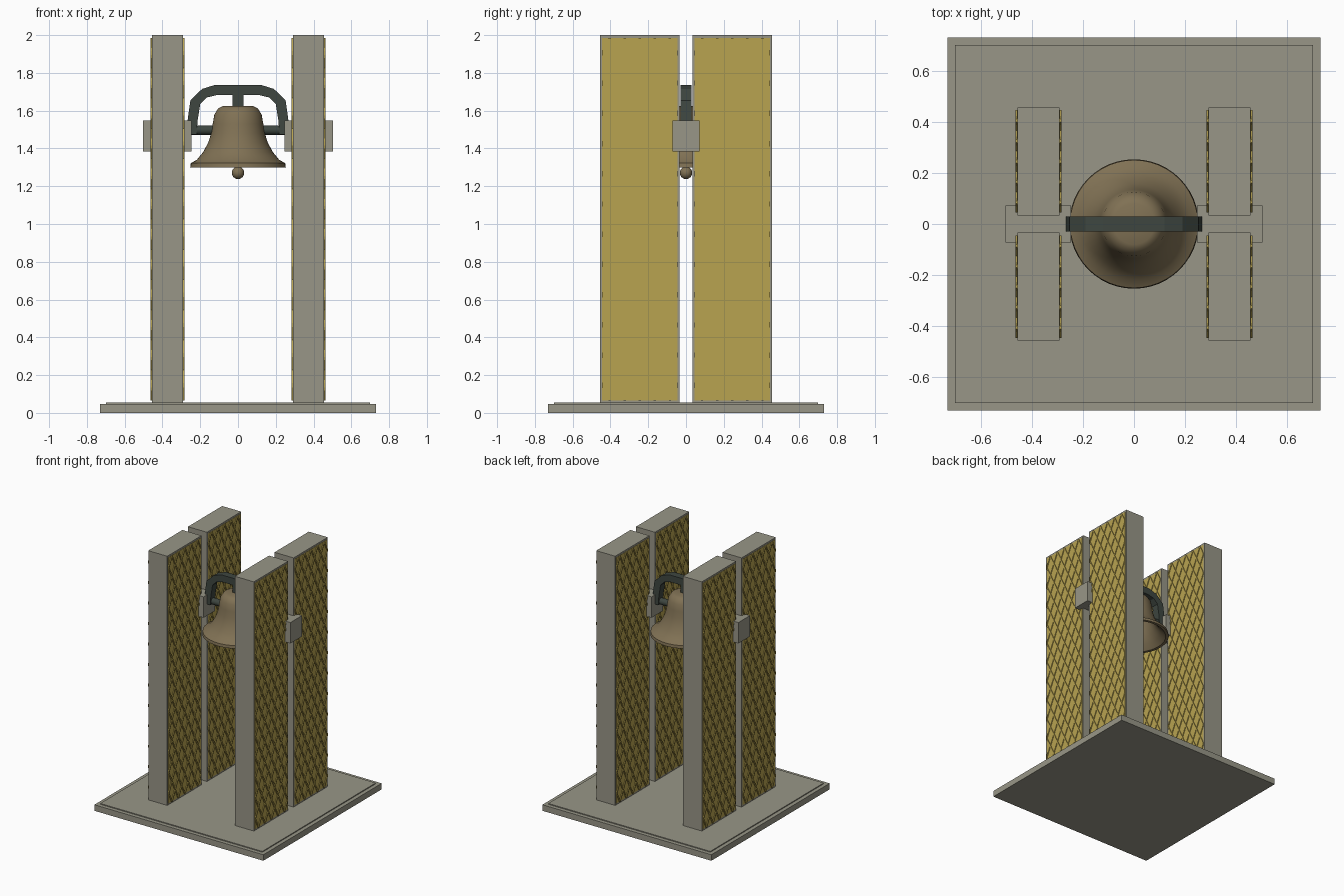
import bpy, bmesh, math
from mathutils import Matrix, Vector

if "Cube" in bpy.data.objects:
    bpy.data.objects.remove(bpy.data.objects["Cube"])


def srgb(r, g, b):
    f = lambda c: c / 12.92 if c <= 0.04045 else ((c + 0.055) / 1.055) ** 2.4
    return (f(r / 255), f(g / 255), f(b / 255), 1)


def material(name, *rgb):
    m = bpy.data.materials.new(name)
    m.diffuse_color = srgb(*rgb)
    m.use_nodes = True
    m.node_tree.nodes["Principled BSDF"].inputs["Base Color"].default_value = m.diffuse_color
    return m


STONE = material("stone_grey", 152, 150, 135)
GOLD = material("lattice_gold", 184, 163, 80)
BRONZE = material("bell_bronze", 128, 113, 84)
IRON = material("dark_iron", 62, 70, 64)


def add_box(bm, lo, hi):
    lo, hi = Vector(lo), Vector(hi)
    mat = Matrix.Translation((lo + hi) / 2) @ Matrix.Diagonal((*(hi - lo), 1))
    return bmesh.ops.create_cube(bm, size=1, matrix=mat)["verts"]


def finish(bm, name, mat, smooth=None):
    bmesh.ops.recalc_face_normals(bm, faces=bm.faces[:])
    me = bpy.data.meshes.new(name)
    bm.to_mesh(me)
    bm.free()
    me.materials.append(mat)
    ob = bpy.data.objects.new(name, me)
    bpy.context.collection.objects.link(ob)
    if smooth:
        bpy.ops.object.select_all(action="DESELECT")
        ob.select_set(True)
        bpy.context.view_layer.objects.active = ob
        bpy.ops.object.shade_smooth_by_angle(angle=math.radians(smooth))
    return ob


def box(name, lo, hi, mat):
    bm = bmesh.new()
    add_box(bm, lo, hi)
    return finish(bm, name, mat)


def lathe(name, profile, mat, steps=48):
    bm = bmesh.new()
    vs = [bm.verts.new((r, 0, z)) for r, z in profile]
    es = [bm.edges.new(p) for p in zip(vs, vs[1:])]
    bmesh.ops.spin(bm, geom=vs + es, axis=(0, 0, 1), cent=(0, 0, 0),
                   angle=2 * math.pi, steps=steps)
    bmesh.ops.remove_doubles(bm, verts=bm.verts[:], dist=1e-4)
    return finish(bm, name, mat, 35)


# Stepped base
box("base_slab", (-0.73, -0.73, 0), (0.73, 0.73, 0.047), STONE)
box("base_top", (-0.7, -0.7, 0.04), (0.7, 0.7, 0.054), STONE)

# Diamond lattice panel, facing +x, centred on its own origin
PW, PH = 0.40, 1.92          # panel width and height
DW, DH = 0.08, 0.16          # diamond width and height


def lattice_panel():
    bm = bmesh.new()
    slope = math.atan2(DW, DH)
    reach = int((PW / DW + PH / DH) / 2) + 2
    for side in (-1, 1):
        for i in range(-reach, reach + 1):
            vs = add_box(bm, (0, -0.005, -1.5), (0.008, 0.005, 1.5))
            mat = (Matrix.Translation((0, i * DW, 0))
                   @ Matrix.Rotation(side * slope, 4, "X"))
            bmesh.ops.transform(bm, matrix=mat, verts=vs)
    # trim the bars to the panel outline
    for co, no in (((0, PW / 2, 0), (0, 1, 0)), ((0, -PW / 2, 0), (0, -1, 0)),
                   ((0, 0, PH / 2), (0, 0, 1)), ((0, 0, -PH / 2), (0, 0, -1))):
        cut = bmesh.ops.bisect_plane(bm, geom=bm.verts[:] + bm.edges[:] + bm.faces[:],
                                     plane_co=co, plane_no=no, clear_outer=True)
        edges = [e for e in cut["geom_cut"] if isinstance(e, bmesh.types.BMEdge)]
        bmesh.ops.holes_fill(bm, edges=edges, sides=0)
    add_box(bm, (-0.004, -PW / 2, -PH / 2), (0.002, PW / 2, PH / 2))
    return finish(bm, "lattice_panel", GOLD)


# Four pillars, each with a panel on its inner and outer face
panel = lattice_panel()
first = True
for sx in (-1, 1):
    for sy in (-1, 1):
        cx, cy = sx * 0.374, sy * 0.245
        box("pillar", (cx - 0.082, cy - 0.211, 0.05), (cx + 0.082, cy + 0.211, 2.0), STONE)
        for face in (-1, 1):
            ob = panel if first else panel.copy()
            if not first:
                bpy.context.collection.objects.link(ob)
            first = False
            ob.location = (cx + face * 0.082, cy, 1.026)
            ob.rotation_euler.z = 0 if face > 0 else math.pi

# Bearing blocks held in the gaps between pillars
for s in (-1, 1):
    xs = sorted((s * 0.247, s * 0.503))
    box("bearing_block", (xs[0], -0.072, 1.385), (xs[1], 0.072, 1.548), STONE)

# Axle
bm = bmesh.new()
bmesh.ops.create_cone(bm, cap_ends=True, segments=24, radius1=0.025, radius2=0.025,
                      depth=0.56, matrix=Matrix.Translation((0, 0, 1.497))
                      @ Matrix.Rotation(math.pi / 2, 4, "Y"))
finish(bm, "axle", IRON, 35)

# Arched yoke: half outline mirrored, extruded through y
outer = [(0.272, 1.475), (0.268, 1.54), (0.252, 1.655), (0.19, 1.715), (0.12, 1.737)]
inner = [(0.218, 1.475), (0.215, 1.54), (0.2, 1.635), (0.165, 1.67), (0.11, 1.683)]
out_line = outer + [(-x, z) for x, z in reversed(outer)]
in_line = inner + [(-x, z) for x, z in reversed(inner)]
bm = bmesh.new()
a = [bm.verts.new((x, -0.029, z)) for x, z in out_line]
b = [bm.verts.new((x, -0.029, z)) for x, z in in_line]
faces = [bm.faces.new((a[i], a[i + 1], b[i + 1], b[i])) for i in range(len(a) - 1)]
ext = bmesh.ops.extrude_face_region(bm, geom=faces)
bmesh.ops.translate(bm, vec=(0, 0.058, 0),
                    verts=[v for v in ext["geom"] if isinstance(v, bmesh.types.BMVert)])
finish(bm, "yoke", IRON)
box("yoke_stem", (-0.028, -0.028, 1.6), (0.028, 0.028, 1.7), IRON)

# Hollow bell with flared lip
lathe("bell", [(0, 1.625), (0.08, 1.625), (0.105, 1.612), (0.125, 1.58), (0.134, 1.53),
               (0.142, 1.48), (0.158, 1.43), (0.185, 1.38), (0.218, 1.34), (0.25, 1.322),
               (0.253, 1.3), (0.232, 1.3), (0.195, 1.335), (0.162, 1.38), (0.138, 1.43),
               (0.118, 1.5), (0.105, 1.58), (0, 1.6)], BRONZE)

# Clapper rod and ball
lathe("clapper_rod", [(0, 1.6), (0.012, 1.6), (0.012, 1.28), (0, 1.28)], BRONZE, 12)
bm = bmesh.new()
bmesh.ops.create_uvsphere(bm, u_segments=20, v_segments=12, radius=0.033,
                          matrix=Matrix.Translation((0, 0, 1.271)))
finish(bm, "clapper_ball", BRONZE, 60)
